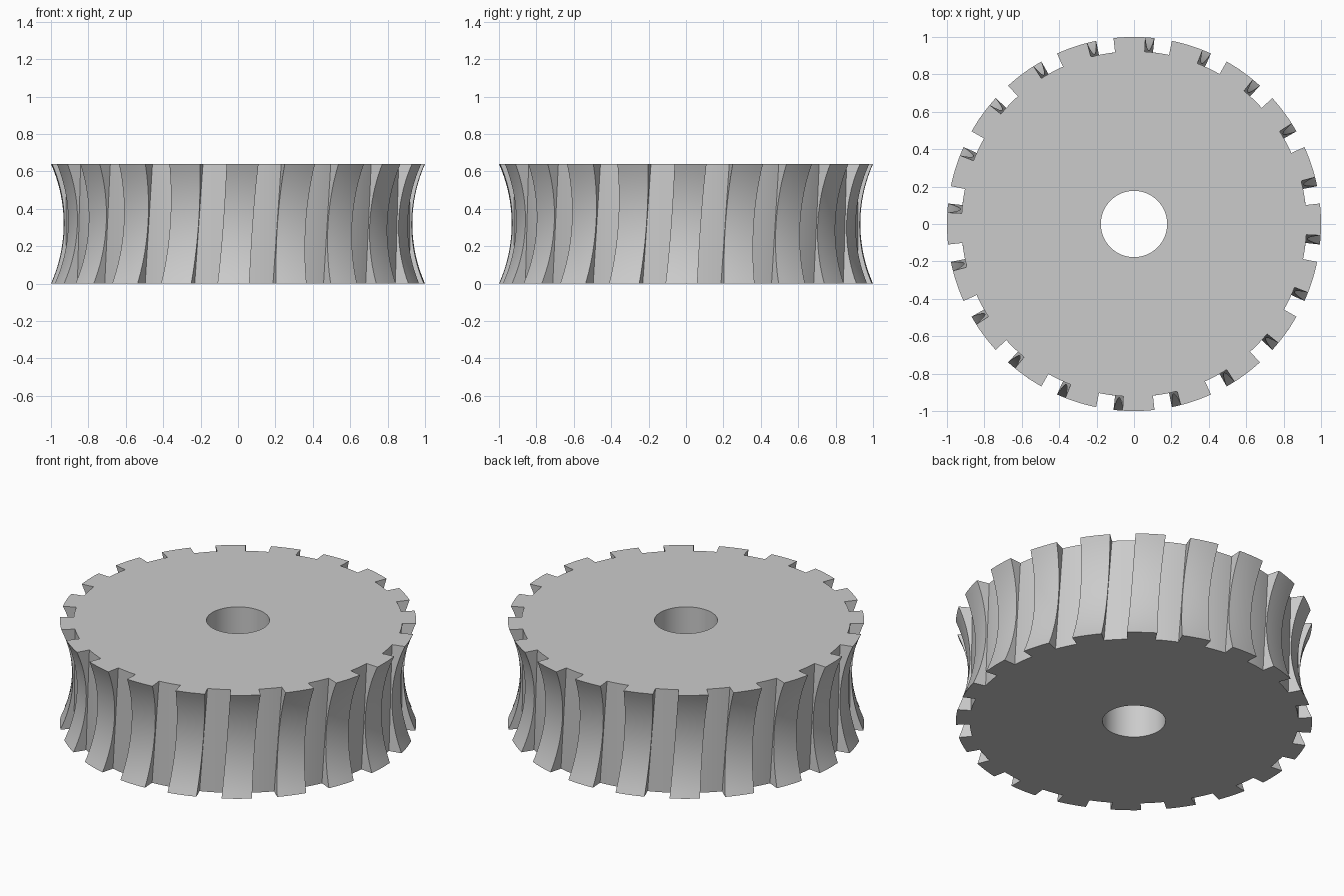
import bpy, bmesh, math

cube = bpy.data.objects.get("Cube")
if cube:
    bpy.data.objects.remove(cube)

TEETH = 20
HEIGHT = 0.64
TIP, WAIST, FLOOR, BORE = 1.0, 0.932, 0.923, 0.177
TOOTH_HALF = math.radians(4.9)
TWIST = math.radians(1.4)      # slant of the teeth at each end
PITCH = math.tau / TEETH
LEVELS = 20
STEPS = 6                      # points along each tooth tip and each gap

# Radius of the circular throat that hollows the rim
SAG = TIP - WAIST
THROAT = ((HEIGHT / 2) ** 2 + SAG ** 2) / (2 * SAG)


def tip_radius(z):
    return WAIST + THROAT - math.sqrt(THROAT ** 2 - (z - HEIGHT / 2) ** 2)


def polar(bm, radius, angle, z):
    return bm.verts.new((radius * math.cos(angle), radius * math.sin(angle), z))


def rim_ring(bm, z):
    """Toothed outline at one height."""
    ring = []
    turn = TWIST * (2 * z / HEIGHT - 1) - math.pi / 2
    gap = PITCH - 2 * TOOTH_HALF
    for k in range(TEETH):
        start = turn + k * PITCH - TOOTH_HALF
        for i in range(STEPS):
            ring.append(polar(bm, tip_radius(z), start + 2 * TOOTH_HALF * i / (STEPS - 1), z))
        for i in range(STEPS):
            ring.append(polar(bm, FLOOR, start + 2 * TOOTH_HALF + gap * i / (STEPS - 1), z))
    return ring


def bore_ring(bm, z, count):
    start = -math.pi / 2 - TOOTH_HALF
    return [polar(bm, BORE, start + math.tau * i / count, z) for i in range(count)]


def bridge(bm, a, b):
    for i in range(len(a)):
        j = (i + 1) % len(a)
        bm.faces.new((a[i], a[j], b[j], b[i]))


# Toothed wheel: rim levels, bore and the two flat ends
bm = bmesh.new()
rims = [rim_ring(bm, HEIGHT * i / LEVELS) for i in range(LEVELS + 1)]
for low, high in zip(rims, rims[1:]):
    bridge(bm, low, high)
bores = [bore_ring(bm, z, len(rims[0])) for z in (0, HEIGHT)]
bridge(bm, bores[0], bores[1])
bridge(bm, rims[0], bores[0])
bridge(bm, rims[-1], bores[1])
bmesh.ops.recalc_face_normals(bm, faces=bm.faces)

mesh = bpy.data.meshes.new("worm_wheel")
bm.to_mesh(mesh)
bm.free()
wheel = bpy.data.objects.new("worm_wheel", mesh)
bpy.context.collection.objects.link(wheel)

# Plain grey metal
grey = bpy.data.materials.new("light_grey")
grey.use_nodes = True
colour = (0.6, 0.6, 0.6, 1)
grey.diffuse_color = colour
grey.node_tree.nodes["Principled BSDF"].inputs["Base Color"].default_value = colour
mesh.materials.append(grey)

# Smooth curves, crisp tooth edges
bpy.ops.object.select_all(action="DESELECT")
wheel.select_set(True)
bpy.context.view_layer.objects.active = wheel
bpy.ops.object.shade_smooth_by_angle(angle=math.radians(30))
